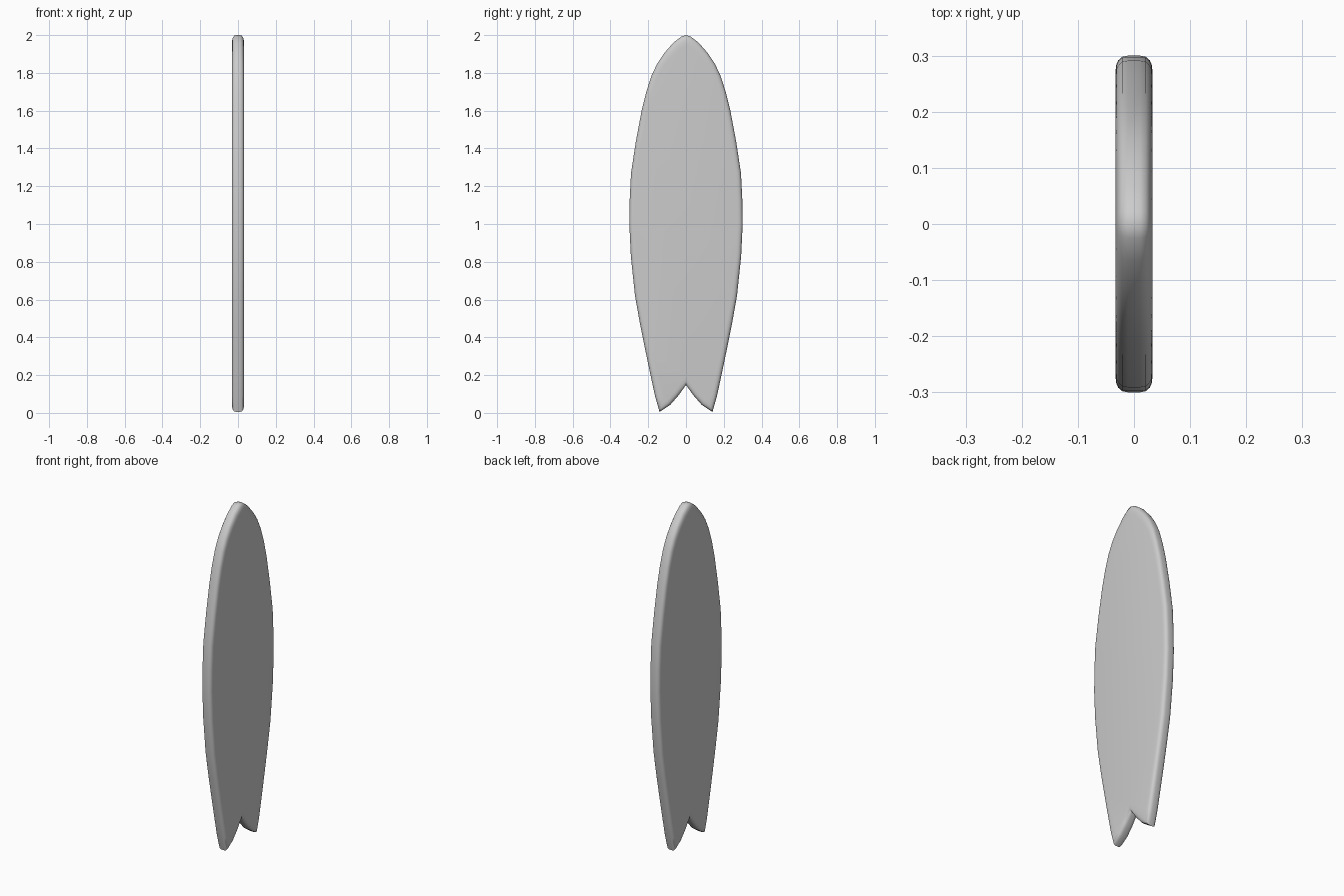
import bpy, bmesh
from math import radians
from mathutils import Vector

if "Cube" in bpy.data.objects:
    bpy.data.objects.remove(bpy.data.objects["Cube"])

# Half outline (y, z, rail width factor) from nose, down the rail, round the tail tip to the notch
HALF = [(0, 2.0, 1.8), (0.025, 1.992, 1.8), (0.065, 1.962, 1.7), (0.115, 1.905, 1.5), (0.152, 1.85, 1.3),
        (0.183, 1.785, 1.15), (0.21, 1.70, 1), (0.235, 1.60, 1), (0.265, 1.44, 1), (0.291, 1.27, 1),
        (0.298, 1.13, 1), (0.30, 1.0, 1), (0.292, 0.83, 1), (0.27, 0.62, 1), (0.245, 0.48, 1),
        (0.215, 0.33, 1), (0.19, 0.21, 1), (0.163, 0.085, 1), (0.14, 0.005, 1.05),
        (0.083, 0.043, 1), (0.04, 0.092, 1), (0, 0.148, 1)]
# Rail cross-section: (x, inset from outline)
RAIL = [(0.033, 0.028), (0.0315, 0.016), (0.028, 0.008), (0.021, 0.002), (0.011, 0.0)]
RAIL += [(0, 0.0)] + [(-x, i) for x, i in reversed(RAIL)]

outline = HALF + [(-y, z, w) for y, z, w in HALF[-2:0:-1]]
pts = [Vector((y, z)) for y, z, _ in outline]
n = len(pts)


def inward(i):
    """Mitred inward direction at outline point i (outline runs clockwise)."""
    a = (pts[i] - pts[i - 1]).normalized()
    b = (pts[(i + 1) % n] - pts[i]).normalized()
    na, nb = Vector((a.y, -a.x)), Vector((b.y, -b.x))
    m = (na + nb).normalized()
    return m / max(m.dot(na), 0.4)


# Board: rings stacked across the thickness and capped on both faces
bm = bmesh.new()
rings = []
for x, inset in RAIL:
    ring = []
    for i in range(n):
        p = pts[i] + inward(i) * inset * outline[i][2]
        ring.append(bm.verts.new((x, p.x, p.y)))
    rings.append(ring)
for r0, r1 in zip(rings, rings[1:]):
    for i in range(n):
        j = (i + 1) % n
        bm.faces.new((r0[i], r0[j], r1[j], r1[i]))
bm.faces.new(rings[0])
bm.faces.new(rings[-1])
bmesh.ops.recalc_face_normals(bm, faces=bm.faces)

mesh = bpy.data.meshes.new("surfboard")
bm.to_mesh(mesh)
bm.free()
board = bpy.data.objects.new("surfboard", mesh)
bpy.context.collection.objects.link(board)
bpy.context.view_layer.objects.active = board
board.select_set(True)
bpy.ops.object.shade_smooth_by_angle(angle=radians(40))
